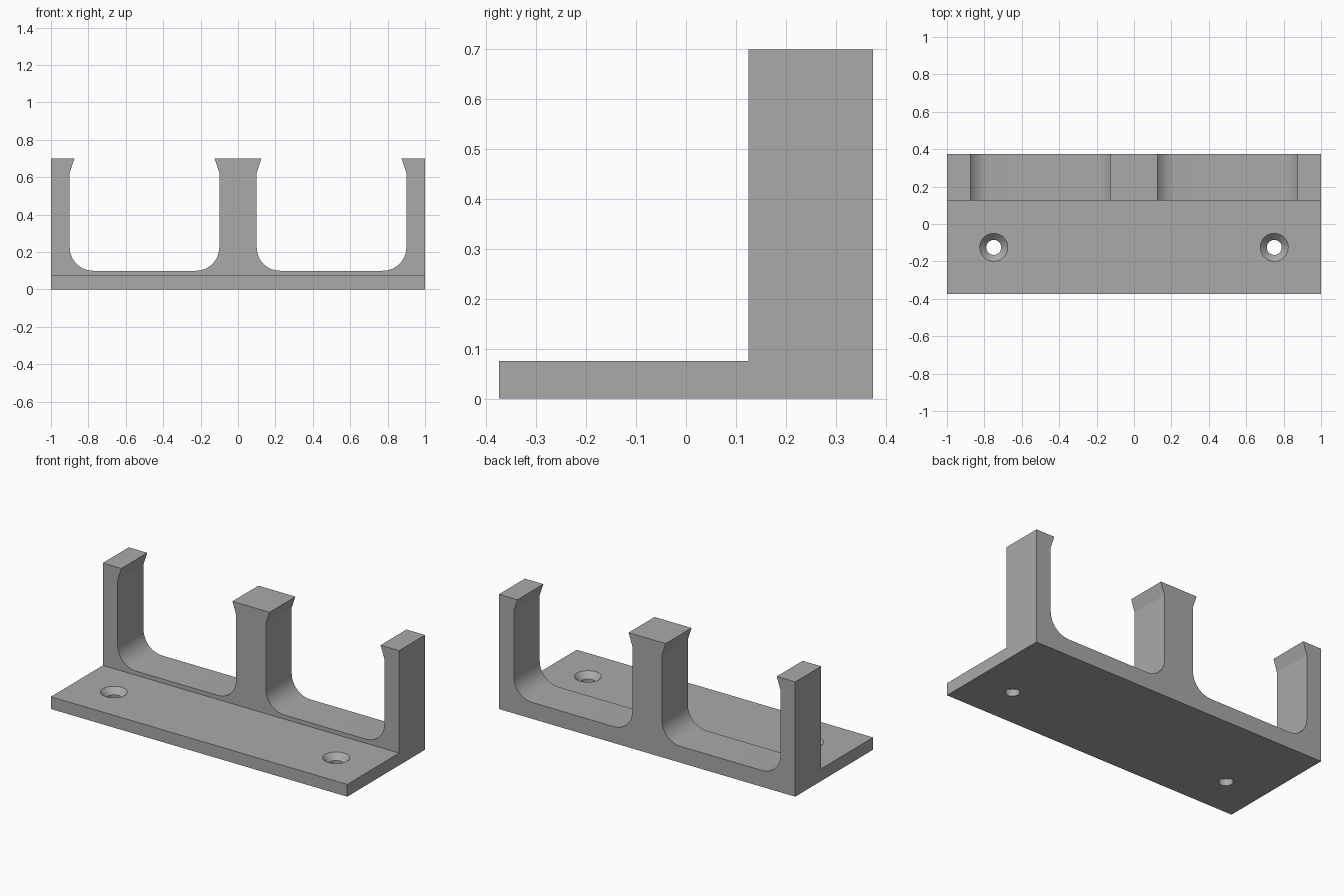
import bpy
import bmesh
from math import sin, cos, pi, radians
from mathutils import Matrix, Vector

cube = bpy.data.objects.get("Cube")
if cube:
    bpy.data.objects.remove(cube, do_unlink=True)

grey = bpy.data.materials.new("plain grey")
grey.use_nodes = True
grey.diffuse_color = (0.4, 0.4, 0.4, 1)
grey.node_tree.nodes["Principled BSDF"].inputs["Base Color"].default_value = (0.4, 0.4, 0.4, 1)

HALF, BACK, STEP = 1.0, 0.375, 0.125
PLATE, FLOOR, TOP, HOOK = 0.075, 0.1, 0.7, 0.625
WALL, LIP, FILLET = 0.1, 0.125, 0.125


def finish(name, bm):
    bmesh.ops.recalc_face_normals(bm, faces=bm.faces)
    mesh = bpy.data.meshes.new(name)
    bm.to_mesh(mesh)
    bm.free()
    mesh.materials.append(grey)
    obj = bpy.data.objects.new(name, mesh)
    bpy.context.collection.objects.link(obj)
    return obj


def extrude_profile(name, points, y0, y1):
    """Extrude an x-z outline along y."""
    bm = bmesh.new()
    face = bm.faces.new([bm.verts.new((x, y0, z)) for x, z in points])
    new = bmesh.ops.extrude_face_region(bm, geom=[face])["geom"]
    moved = [v for v in new if isinstance(v, bmesh.types.BMVert)]
    bmesh.ops.translate(bm, verts=moved, vec=(0, y1 - y0, 0))
    return finish(name, bm)


def lathe(name, points, centre, steps=48):
    """Spin an r-z outline about a vertical axis."""
    bm = bmesh.new()
    verts = [bm.verts.new((r, 0, z)) for r, z in points]
    edges = [bm.edges.new(pair) for pair in zip(verts, verts[1:])]
    bmesh.ops.spin(bm, geom=verts + edges, axis=(0, 0, 1), cent=(0, 0, 0),
                   angle=2 * pi, steps=steps)
    bmesh.ops.remove_doubles(bm, verts=bm.verts, dist=1e-5)
    bmesh.ops.transform(bm, matrix=Matrix.Translation(Vector(centre)), verts=bm.verts)
    return finish(name, bm)


def combine(target, tool, operation):
    mod = target.modifiers.new("combine", "BOOLEAN")
    mod.operation, mod.solver, mod.object = operation, "EXACT", tool
    bpy.context.view_layer.objects.active = target
    bpy.ops.object.modifier_apply(modifier=mod.name)
    bpy.data.objects.remove(tool, do_unlink=True)


# One cradle's inner outline: hooked lip, wall, rounded corner
def inner_side(wall_x, direction):
    cx, cz = wall_x + direction * FILLET, FLOOR + FILLET
    arc = [(cx - direction * FILLET * cos(a), cz - FILLET * sin(a))
           for a in (pi / 2 * i / 12 for i in range(13))]
    lip = wall_x + direction * (LIP - WALL)
    return [(lip, TOP), (wall_x, HOOK)] + arc


left_cradle = inner_side(-HALF + WALL, 1) + inner_side(-WALL, -1)[::-1]
right_cradle = [(-x, z) for x, z in reversed(left_cradle)]
outline = ([(-HALF, 0), (-HALF, TOP)] + left_cradle + right_cradle
           + [(HALF, TOP), (HALF, 0)])

# Cradle wall with three uprights, joined to the mounting plate
bracket = extrude_profile("cradle_bracket", outline, STEP, BACK)
plate = extrude_profile("mounting_plate",
                        [(-HALF, 0), (-HALF, PLATE), (HALF, PLATE), (HALF, 0)],
                        -BACK, STEP)
combine(bracket, plate, "UNION")

# Countersunk screw holes
hole = [(0, -0.05), (0.04, -0.05), (0.04, 0.04), (0.075, PLATE), (0.1, 0.1), (0, 0.1)]
for x in (-0.75, 0.75):
    combine(bracket, lathe("screw_hole_cutter", hole, (x, -0.125, 0)), "DIFFERENCE")

bpy.ops.object.select_all(action="DESELECT")
bracket.select_set(True)
bpy.context.view_layer.objects.active = bracket
bpy.ops.object.shade_smooth_by_angle(angle=radians(15))
